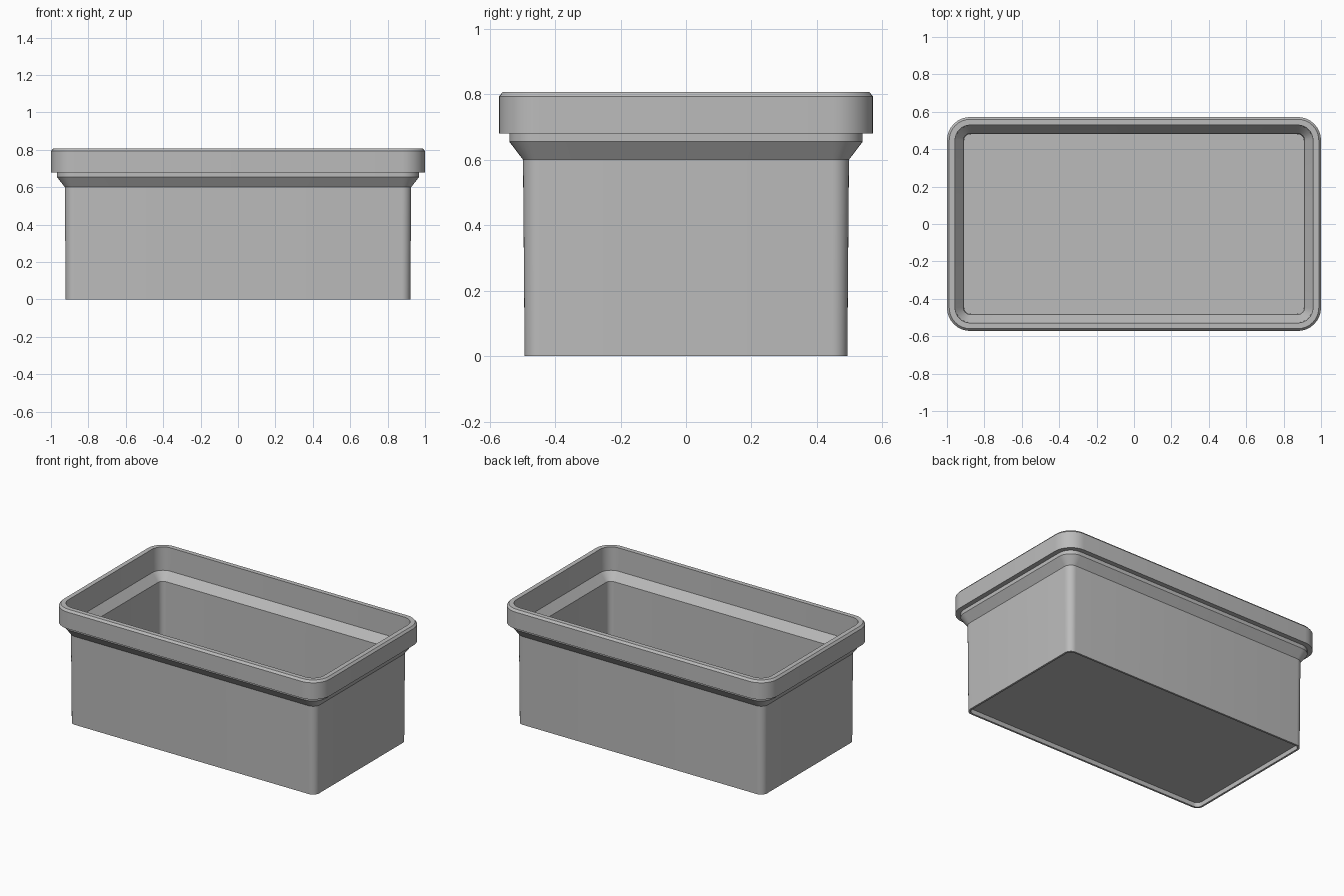
import bpy, bmesh, math

cube = bpy.data.objects.get("Cube")
if cube:
    bpy.data.objects.remove(cube, do_unlink=True)

# Plain grey plastic
grey = bpy.data.materials.new("grey plastic")
grey.use_nodes = True
colour = (0.5, 0.5, 0.5, 1)
grey.diffuse_color = colour
grey.node_tree.nodes["Principled BSDF"].inputs["Base Color"].default_value = colour

DEPTH_DIFF = 0.428   # half width minus half depth, the same at every level
CORNER_STEPS = 8


def rounded_loop(bm, half_x, z):
    """Rounded rectangle of vertices; corners stay concentric between levels."""
    half_y = half_x - DEPTH_DIFF
    radius = max(0.035, 0.05 + (half_x - 0.925))
    verts = []
    for quarter, (sx, sy) in enumerate([(1, 1), (-1, 1), (-1, -1), (1, -1)]):
        for i in range(CORNER_STEPS + 1):
            a = (quarter + i / CORNER_STEPS) * math.pi / 2
            verts.append(bm.verts.new((sx * (half_x - radius) + radius * math.cos(a),
                                       sy * (half_y - radius) + radius * math.sin(a), z)))
    return verts


def loft(name, profile):
    """Skin the profile levels and cap the first and last one."""
    bm = bmesh.new()
    loops = [rounded_loop(bm, x, z) for x, z in profile]
    for lower, upper in zip(loops, loops[1:]):
        n = len(lower)
        for i in range(n):
            j = (i + 1) % n
            bm.faces.new((lower[i], lower[j], upper[j], upper[i]))
    bm.faces.new(list(reversed(loops[0])))
    bm.faces.new(loops[-1])
    bmesh.ops.recalc_face_normals(bm, faces=bm.faces)
    mesh = bpy.data.meshes.new(name)
    bm.to_mesh(mesh)
    bm.free()
    mesh.materials.append(grey)
    obj = bpy.data.objects.new(name, mesh)
    bpy.context.collection.objects.link(obj)
    bpy.ops.object.select_all(action='DESELECT')
    obj.select_set(True)
    bpy.context.view_layer.objects.active = obj
    bpy.ops.object.shade_smooth_by_angle(angle=math.radians(25))
    return obj


# Half width and height of each level, from the underside round to the inner floor
loft("container", [
    (0.908, 0.03), (0.908, 0.0),                  # recessed underside and foot
    (0.921, 0.0), (0.926, 0.6),                   # outer wall
    (0.968, 0.655), (0.968, 0.68),                # flare and neck
    (1.0, 0.68), (1.0, 0.793), (0.988, 0.807),    # thick rim with chamfer
    (0.957, 0.807), (0.955, 0.65),                # inside of rim
    (0.912, 0.595), (0.908, 0.045),               # inner ledge and wall
])
